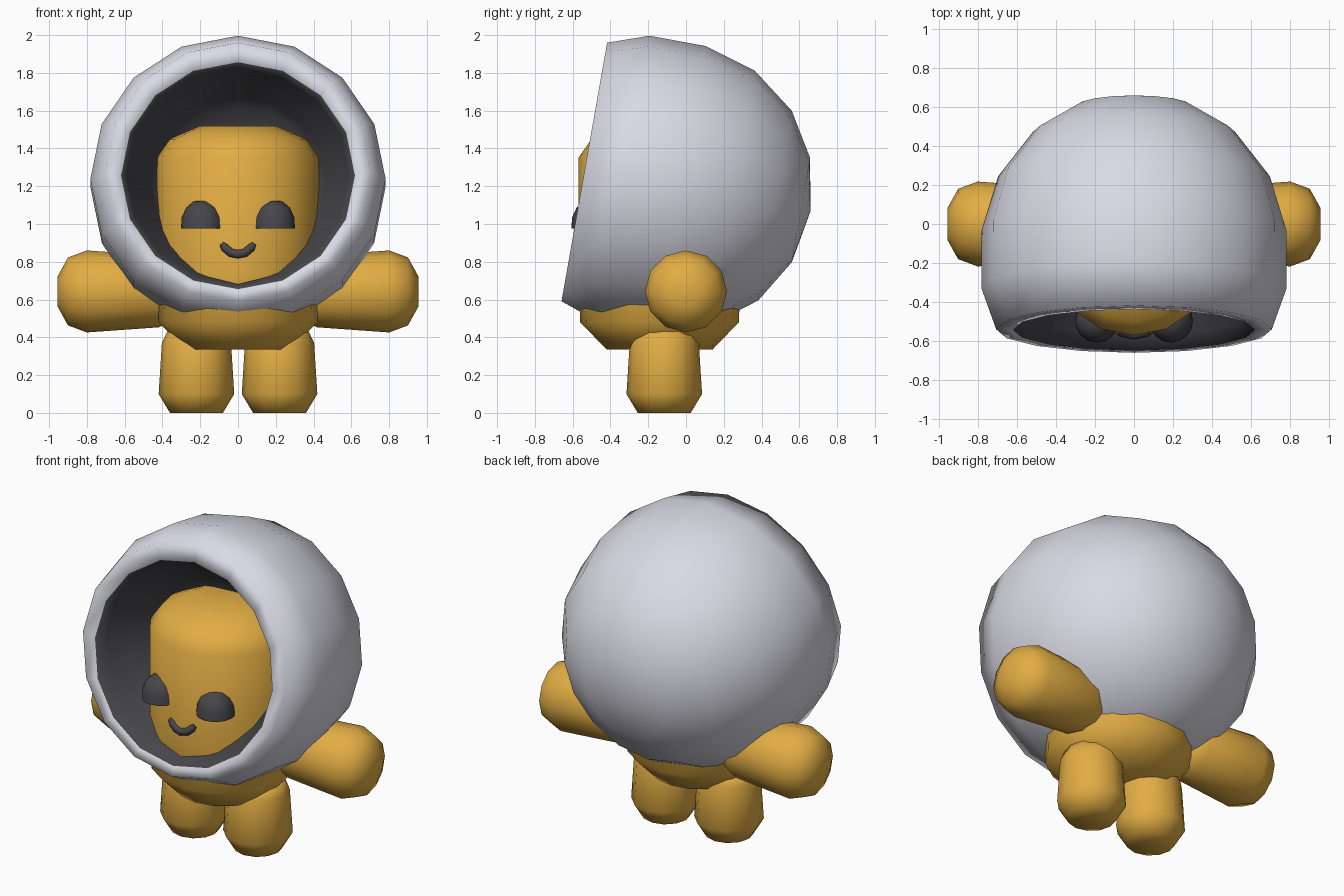
import bpy, bmesh, math
from mathutils import Matrix

if "Cube" in bpy.data.objects:
    bpy.data.objects.remove(bpy.data.objects["Cube"])


def material(name, rgb):
    m = bpy.data.materials.new(name)
    m.use_nodes = True
    m.diffuse_color = (*rgb, 1)
    m.node_tree.nodes["Principled BSDF"].inputs["Base Color"].default_value = (*rgb, 1)
    return m


YELLOW = material("warm_yellow", (0.76, 0.42, 0.057))
WHITE = material("pale_grey", (0.70, 0.70, 0.78))
DARK = material("charcoal", (0.062, 0.062, 0.069))


def smooth(ob):
    bpy.ops.object.select_all(action="DESELECT")
    ob.select_set(True)
    bpy.context.view_layer.objects.active = ob
    bpy.ops.object.shade_smooth_by_angle(angle=math.radians(80))


def lathe(name, profile, matrix, mats, sides=16, dark_from=None):
    """Spin (radius, height, optional y shift) points about local z; bands from dark_from use slot 1."""
    bm = bmesh.new()
    rings = []
    for r, h, *shift in profile:
        if r == 0:
            rings.append([bm.verts.new((0, 0, h))] * sides)
        else:
            turn = [math.tau * i / sides for i in range(sides)]
            rings.append([bm.verts.new((r * math.cos(t), r * math.sin(t) + sum(shift), h))
                          for t in turn])
    for band, (a, b) in enumerate(zip(rings, rings[1:])):
        for i in range(sides):
            j = (i + 1) % sides
            corners = list(dict.fromkeys((a[i], a[j], b[j], b[i])))
            face = bm.faces.new(corners)
            if dark_from is not None and band >= dark_from:
                face.material_index = 1
    bm.transform(matrix)
    bmesh.ops.recalc_face_normals(bm, faces=bm.faces)
    mesh = bpy.data.meshes.new(name)
    bm.to_mesh(mesh)
    bm.free()
    for m in mats:
        mesh.materials.append(m)
    ob = bpy.data.objects.new(name, mesh)
    bpy.context.collection.objects.link(ob)
    smooth(ob)


# Hood: outer shell, flat rim, then a shallow dark bowl
hood = [(0, .78), (.28, .73), (.51, .59), (.685, .36), (.768, .08), (.77, -.22),
        (.695, -.435), (.61, -.435, .02), (.58, -.36, .01), (.515, -.225),
        (.46, -.1), (.43, -.04), (.28, .05), (0, .08)]
place = (Matrix.Translation((0, -.11, 1.2)) @ Matrix.Rotation(math.radians(-100), 4, "X")
         @ Matrix.Diagonal((1.015, 1, 1, 1)))
lathe("hood", hood, place, [WHITE, DARK], dark_from=7)

# Head and body form one upright column that passes through the hood
lathe("head_and_body", [(0, .335), (.28, .335), (.42, .48), (.43, .75), (.43, 1.35),
                        (.36, 1.45), (.2, 1.52), (0, 1.52)],
      Matrix.Translation((0, -.14, 0)), [YELLOW])

# Paired limbs and eyes
for side, s in (("left", 1), ("right", -1)):
    lathe(side + "_leg", [(0, 0), (.14, 0), (.2, .1), (.183, .37), (.155, .43), (0, .46)],
          Matrix.Translation((s * .22, -.115, 0)), [YELLOW], sides=12)

    lathe(side + "_arm", [(0, .28), (.13, .3), (.19, .42), (.217, .8), (.18, .9), (.08, .955), (0, .955)],
          Matrix.Translation((0, 0, .643)) @ Matrix.Rotation(s * math.pi / 2, 4, "Y"),
          [YELLOW], sides=12)

    lathe(side + "_eye", [(0, 0), (.112, 0), (.108, .06), (.085, .11), (.045, .143), (0, .15)],
          Matrix.Translation((s * .19, -.495, .976)), [DARK])

# Smiling mouth: a short bent tube with rounded ends
curve = bpy.data.curves.new("mouth", "CURVE")
curve.dimensions = "3D"
curve.bevel_depth = .024
curve.bevel_resolution = 2
curve.use_fill_caps = True
path = [(-.085, .896), (-.07, .876), (-.038, .848), (0, .84), (.038, .848), (.07, .876), (.085, .896)]
spline = curve.splines.new("POLY")
spline.points.add(len(path) - 1)
for p, (x, z) in zip(spline.points, path):
    p.co = (x, .2 * abs(x) - .567, z, 1)
spline.points[0].radius = spline.points[-1].radius = .6
curve.materials.append(DARK)
mouth = bpy.data.objects.new("mouth", curve)
bpy.context.collection.objects.link(mouth)
bpy.ops.object.select_all(action="DESELECT")
mouth.select_set(True)
bpy.context.view_layer.objects.active = mouth
bpy.ops.object.convert(target="MESH")
smooth(bpy.context.view_layer.objects.active)
